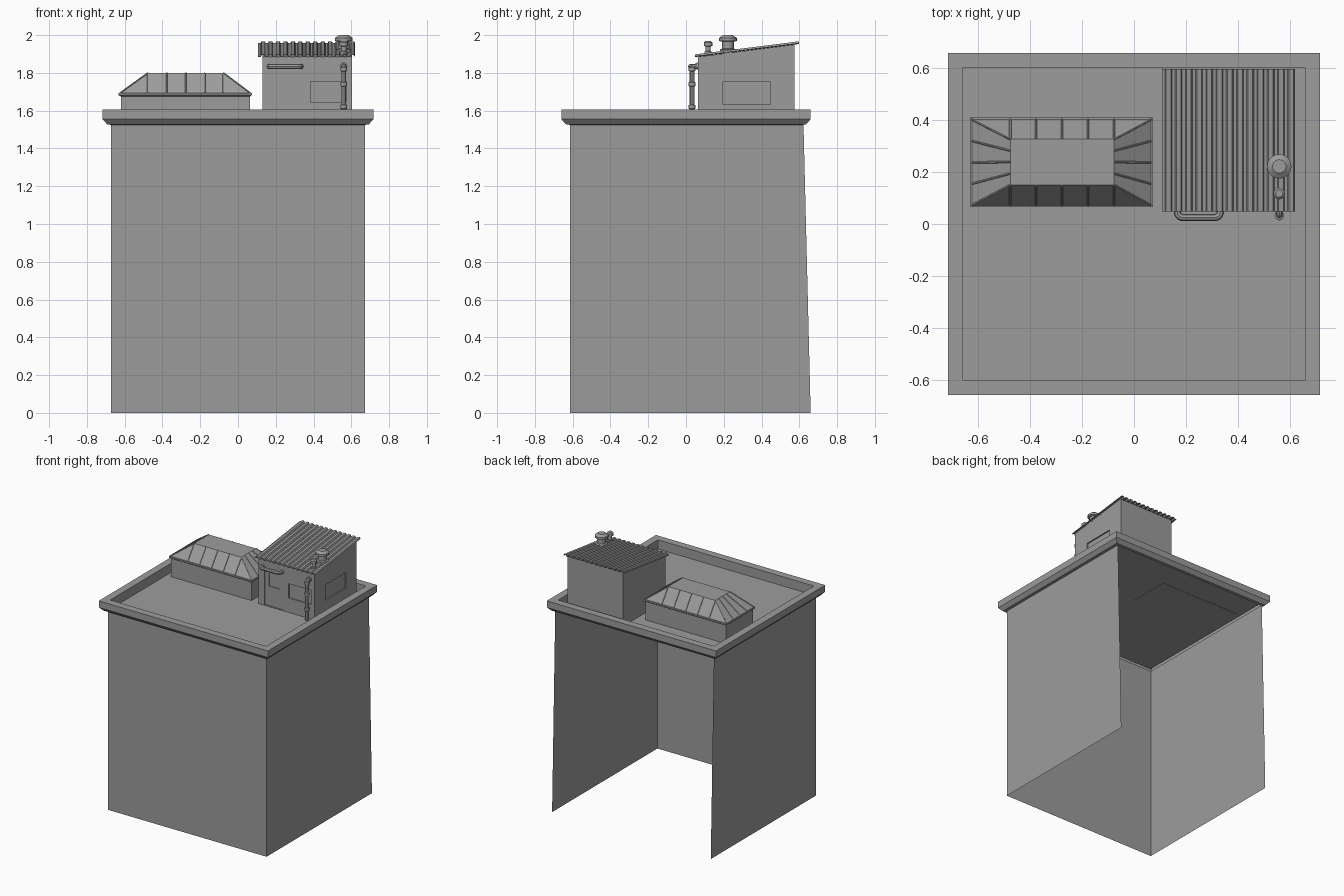
import bpy, bmesh, math
from mathutils import Vector

if "Cube" in bpy.data.objects:
    bpy.data.objects.remove(bpy.data.objects["Cube"])

# Dark grey used on every part
grey = bpy.data.materials.new("dark_grey")
grey.diffuse_color = (0.335, 0.335, 0.335, 1)
grey.use_nodes = True
grey.node_tree.nodes["Principled BSDF"].inputs["Base Color"].default_value = grey.diffuse_color


def mesh(name, verts, faces):
    me = bpy.data.meshes.new(name)
    me.from_pydata(verts, [], faces)
    bm = bmesh.new()
    bm.from_mesh(me)
    bmesh.ops.recalc_face_normals(bm, faces=bm.faces)
    bm.to_mesh(me)
    bm.free()
    me.materials.append(grey)
    ob = bpy.data.objects.new(name, me)
    bpy.context.collection.objects.link(ob)
    return ob


def loft(name, rects, bottom=True, top=True):
    """Stack of rectangles (x0, x1, y0, y1, z) joined into a skin."""
    v, f = [], []
    for x0, x1, y0, y1, z in rects:
        v += [(x0, y0, z), (x1, y0, z), (x1, y1, z), (x0, y1, z)]
    for r in range(len(rects) - 1):
        a = r * 4
        f += [(a + i, a + (i + 1) % 4, a + 4 + (i + 1) % 4, a + 4 + i) for i in range(4)]
    if bottom:
        f.append((3, 2, 1, 0))
    if top:
        n = len(v)
        f.append((n - 4, n - 3, n - 2, n - 1))
    return mesh(name, v, f)


def box(name, x0, x1, y0, y1, z0, z1):
    return loft(name, [(x0, x1, y0, y1, z0), (x0, x1, y0, y1, z1)])


def lathe(name, x, y, profile, n=20):
    """Turn an (r, z) profile round a vertical axis."""
    v, f = [], []
    for r, z in profile:
        v += [(x + r * math.cos(t * math.tau / n), y + r * math.sin(t * math.tau / n), z) for t in range(n)]
    for k in range(len(profile) - 1):
        a = k * n
        f += [(a + i, a + (i + 1) % n, a + n + (i + 1) % n, a + n + i) for i in range(n)]
    f += [tuple(range(n)), tuple(range(len(v) - n, len(v)))]
    ob = mesh(name, v, f)
    select(ob)
    bpy.ops.object.shade_smooth_by_angle(angle=math.radians(35))
    return ob


def select(ob):
    bpy.ops.object.select_all(action='DESELECT')
    ob.select_set(True)
    bpy.context.view_layer.objects.active = ob


def tube(name, paths, r, res=2):
    cu = bpy.data.curves.new(name, 'CURVE')
    cu.dimensions = '3D'
    cu.bevel_depth = r
    cu.bevel_resolution = res
    cu.use_fill_caps = True
    cu.materials.append(grey)
    for pts in paths:
        s = cu.splines.new('POLY')
        s.points.add(len(pts) - 1)
        for p, q in zip(s.points, pts):
            p.co = (*q, 1)
    ob = bpy.data.objects.new(name, cu)
    bpy.context.collection.objects.link(ob)
    select(ob)
    bpy.ops.object.convert(target='MESH')
    bpy.ops.object.shade_smooth_by_angle(angle=math.radians(40))
    return ob


def rounded(pts, r, n=5):
    """Round the inner corners of a path."""
    pts = [Vector(p) for p in pts]
    out = [pts[0]]
    for a, b, c in zip(pts, pts[1:], pts[2:]):
        p, q = b + (a - b).normalized() * r, b + (c - b).normalized() * r
        out += [(1 - t) ** 2 * p + 2 * t * (1 - t) * b + t * t * q for t in [i / n for i in range(n + 1)]]
    return out + [pts[-1]]


# Building walls: three sheets, open at the back and underneath
DECK = 1.535
W, F = 0.672, -0.614
mesh("building_walls",
     [(-W, 0.66, 0), (-W, F, 0), (W, F, 0), (W, 0.66, 0),
      (-W, 0.622, 1.527), (-W, F, 1.527), (W, F, 1.527), (W, 0.622, 1.527)],
     [(0, 1, 5, 4), (1, 2, 6, 5), (2, 3, 7, 6)])

# Parapet moulding with sunken roof deck
profile = [(0.672, 1.525), (0.692, 1.527), (0.717, 1.555), (0.717, 1.605), (0.66, 1.605), (0.66, DECK)]
loft("parapet_and_deck", [(-x, x, 0.057 - x, x - 0.057, z) for x, z in profile], bottom=False)

# Skylight: curb, lip and hipped glazing
loft("skylight_curb", [(-0.62, 0.063, 0.075, 0.4, DECK - 0.002), (-0.62, 0.063, 0.075, 0.4, 1.675),
                       (-0.632, 0.073, 0.065, 0.41, 1.682), (-0.632, 0.073, 0.065, 0.41, 1.693)])
bx0, bx1, by0, by1, bz = -0.625, 0.066, 0.072, 0.403, 1.693
tx0, tx1, ty0, ty1, tz = -0.477, -0.077, 0.15, 0.327, 1.8
loft("skylight_glazing", [(bx0, bx1, by0, by1, bz), (tx0, tx1, ty0, ty1, tz)])
bars = []
for i in range(5):
    t = i / 4
    x = tx0 + (tx1 - tx0) * t
    bars += [[(x, by0, bz), (x, ty0, tz)], [(x, by1, bz), (x, ty1, tz)]]
    yb, yt = by0 + (by1 - by0) * t, ty0 + (ty1 - ty0) * t
    bars += [[(bx0, yb, bz), (tx0, yt, tz)], [(bx1, yb, bz), (tx1, yt, tz)]]
tube("skylight_bars", bars, 0.004, 1)

# Rooftop hut with sloping top
x0, x1, y0, y1 = 0.13, 0.603, 0.063, 0.575
side = [(y0, DECK), (y1, DECK), (y1, 1.95), (y0, 1.885)]
hut = mesh("hut_walls", [(x, y, z) for x in (x0, x1) for y, z in side],
           [(0, 1, 2, 3), (4, 5, 6, 7)] + [(i, (i + 1) % 4, 4 + (i + 1) % 4, 4 + i) for i in range(4)])

# Recessed door, door pane and two windows
for name, b in {"door": (0.18, 0.34, 0, y0 + 0.004, DECK + 0.006, 1.83),
                "door_pane": (0.215, 0.305, 0, y0 + 0.01, 1.69, 1.785),
                "front_window": (0.385, 0.575, 0, y0 + 0.01, 1.645, 1.755),
                "side_window": (x1 - 0.01, 0.7, 0.197, 0.448, 1.633, 1.753)}.items():
    cutter = box(name + "_cutter", *b)
    m = hut.modifiers.new(name, 'BOOLEAN')
    m.operation, m.solver, m.object = 'DIFFERENCE', 'EXACT', cutter
    select(hut)
    bpy.ops.object.modifier_apply(modifier=name)
    bpy.data.objects.remove(cutter)

# Corrugated roof sheet
n, xa, xb = 13, 0.107, 0.62
pitch = (xb - xa) / n
line = []
for i in range(n):
    line += [(xa + pitch * (i + k), h) for k, h in ((0, 0), (0.3, 0), (0.42, 0.01), (0.88, 0.01))]
line.append((xb, 0))
L = len(line)
roof = mesh("corrugated_roof",
            [(x, 0.048, 1.888 + h) for x, h in line] + [(x, 0.598, 1.957 + h) for x, h in line],
            [(i, i + 1, L + i + 1, L + i) for i in range(L - 1)])
m = roof.modifiers.new("thickness", 'SOLIDIFY')
m.thickness = 0.004

# Roof vents
lathe("large_vent", 0.56, 0.222, [(0.042, 1.9), (0.042, 1.924), (0.031, 1.928), (0.031, 1.965),
                                  (0.047, 1.97), (0.047, 1.985), (0.03, 1.997), (0.026, 2.0)])
lathe("small_vent", 0.56, 0.117, [(0.019, 1.885), (0.019, 1.912), (0.014, 1.915), (0.014, 1.94),
                                  (0.022, 1.943), (0.022, 1.962), (0.014, 1.97)], 16)

# Drain pipe with collars, on the front right corner
px, py = 0.56, 0.032
tube("drain_pipe", [rounded([(px, y0 + 0.003, 1.836), (px, py, 1.836), (px, py, DECK)], 0.02)], 0.013)
for i, z in enumerate((1.62, 1.74, 1.82)):
    lathe(f"pipe_collar_{i}", px, py, [(0.013, z - 0.012), (0.018, z - 0.009), (0.018, z + 0.009), (0.013, z + 0.012)], 16)
tube("pipe_flange", [[(px, y0 + 0.002, 1.836), (px, y0 - 0.008, 1.836)]], 0.019, 3)

# Bent rail above the door
tube("door_rail", [rounded([(0.167, y0 + 0.003, 1.834), (0.167, 0.025, 1.834),
                            (0.333, 0.025, 1.834), (0.333, y0 + 0.003, 1.834)], 0.025)], 0.014)
